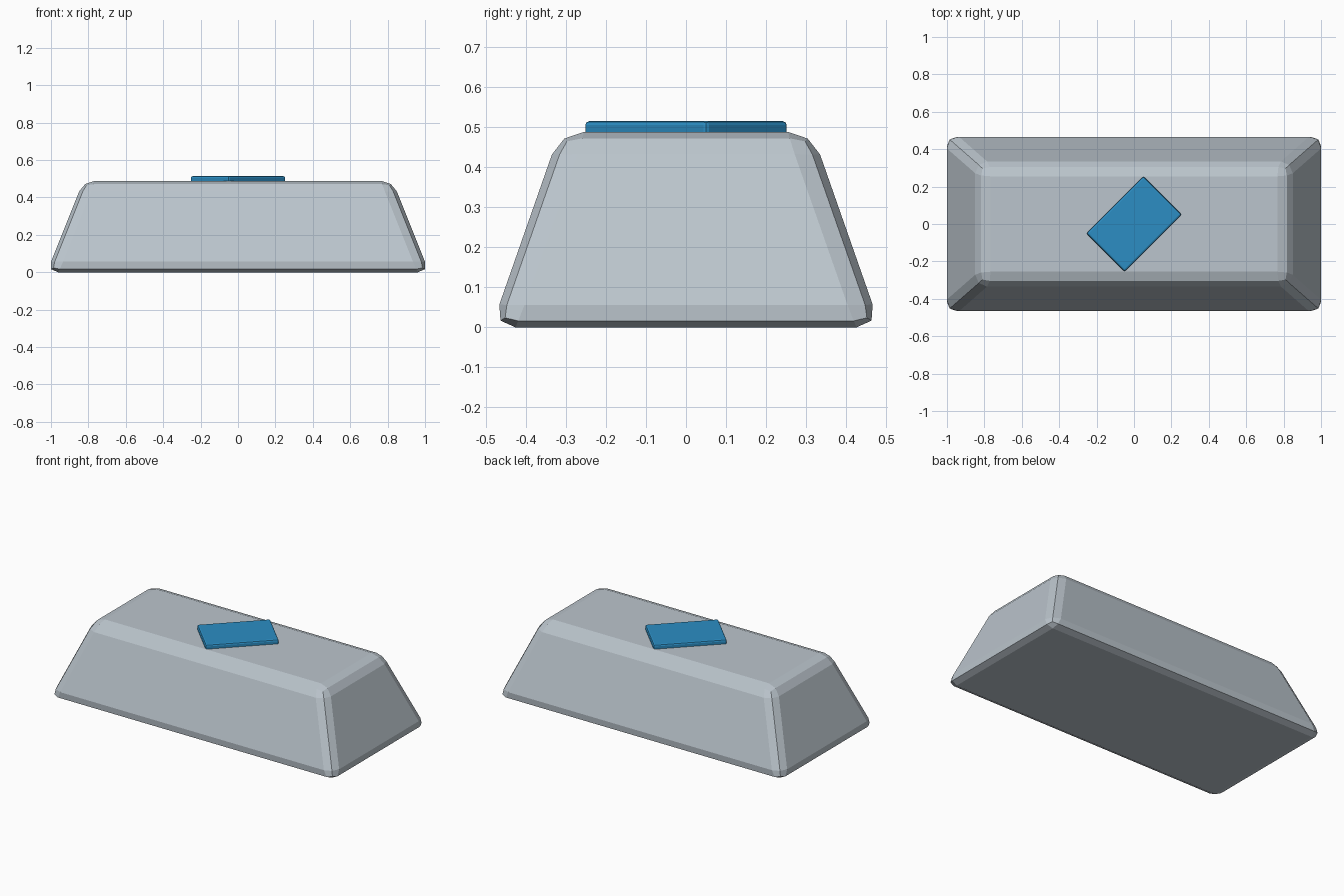
import bpy, bmesh, math

if "Cube" in bpy.data.objects:
    bpy.data.objects.remove(bpy.data.objects["Cube"])


def material(name, rgb):
    m = bpy.data.materials.new(name)
    m.diffuse_color = (*rgb, 1.0)
    m.use_nodes = True
    m.node_tree.nodes["Principled BSDF"].inputs["Base Color"].default_value = m.diffuse_color
    return m


def bevelled_block(name, bottom, top, z0, z1, bevel, segments, mat, turn=0.0):
    """Block tapering from half-size `bottom` to half-size `top`, with rounded edges."""
    bm = bmesh.new()
    bmesh.ops.create_cube(bm, size=2.0)
    for v in bm.verts:
        half = top if v.co.z > 0 else bottom
        v.co = (v.co.x * half[0], v.co.y * half[1], z1 if v.co.z > 0 else z0)
    bmesh.ops.bevel(bm, geom=bm.edges[:], offset=bevel, offset_type='OFFSET',
                    segments=segments, profile=0.5, affect='EDGES', clamp_overlap=True)
    bmesh.ops.recalc_face_normals(bm, faces=bm.faces[:])
    mesh = bpy.data.meshes.new(name)
    bm.to_mesh(mesh)
    bm.free()
    mesh.materials.append(mat)
    obj = bpy.data.objects.new(name, mesh)
    obj.rotation_euler.z = turn
    bpy.context.collection.objects.link(obj)
    return obj


metal = material("silver_metal", (0.50, 0.56, 0.61))
blue = material("stamp_blue", (0.025, 0.27, 0.55))

# Tapered metal bar
bevelled_block("ingot", (1.022, 0.486), (0.827, 0.315), 0.0, 0.488, 0.06, 2, metal)

# Rectangular plate lying diagonally on top
bevelled_block("top_plate", (0.216, 0.145), (0.216, 0.145), 0.478, 0.515, 0.01, 2, blue,
               turn=math.radians(45))
